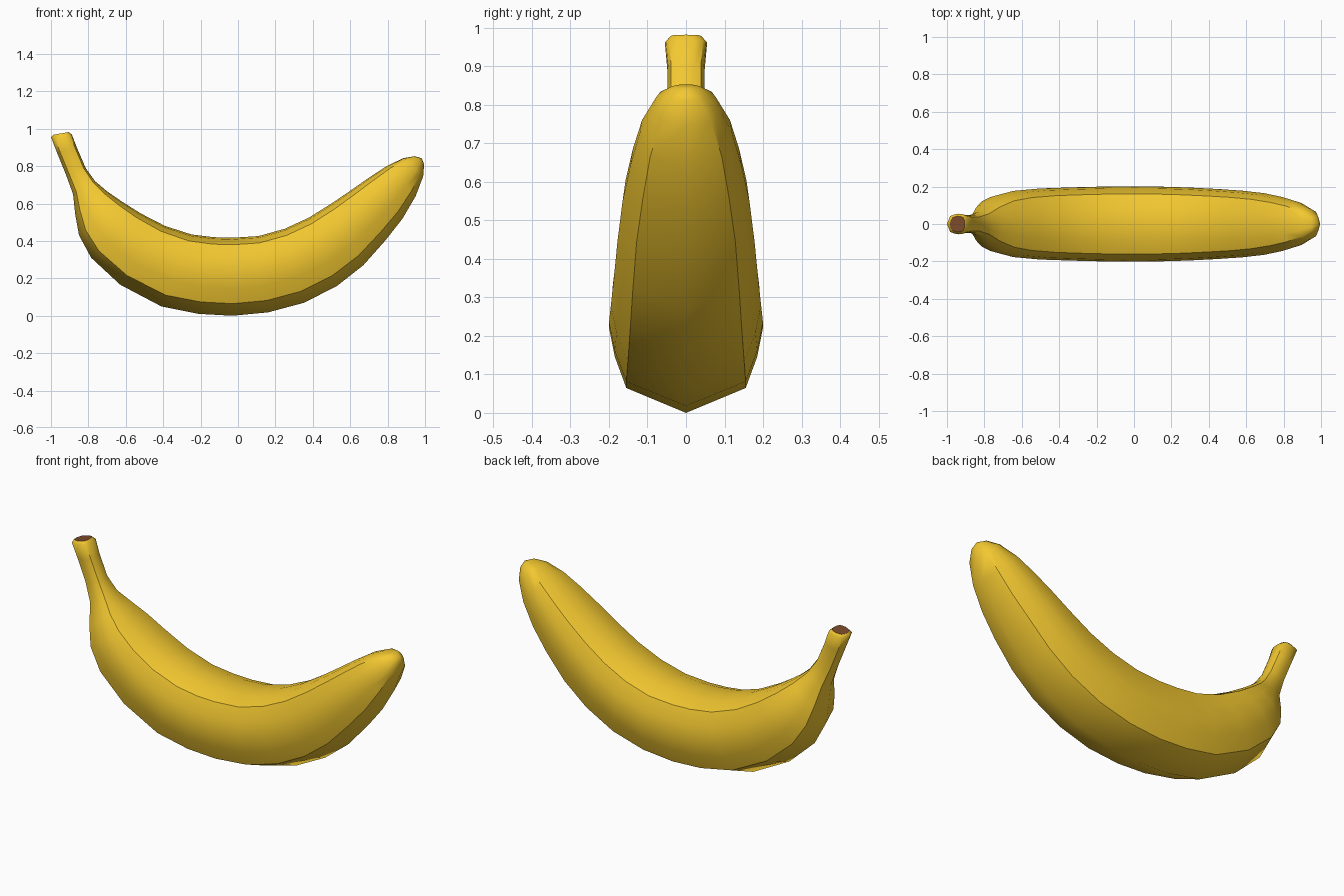
import bpy, bmesh

if "Cube" in bpy.data.objects:
    bpy.data.objects.remove(bpy.data.objects["Cube"])

# Stations along the fruit, stem to tip: outer x, z, inner x, z, half width
STATIONS = [
    (-.985, .968, -.905, .982, .042), (-1.0, .955, -.888, .968, .055),
    (-.967, .87, -.862, .90, .048), (-.92, .755, -.815, .79, .048),
    (-.882, .65, -.765, .72, .068), (-.87, .54, -.70, .665, .115),
    (-.85, .43, -.62, .61, .155), (-.785, .31, -.52, .547, .177),
    (-.63, .166, -.39, .48, .19), (-.41, .05, -.25, .435, .196),
    (-.21, .01, -.13, .42, .2), (-.03, 0, -.03, .417, .2),
    (.16, .018, .11, .426, .2), (.355, .07, .25, .465, .195),
    (.53, .16, .38, .525, .187), (.67, .27, .5, .6, .178),
    (.79, .405, .61, .675, .165), (.88, .52, .71, .745, .145),
    (.95, .64, .80, .803, .12), (.99, .745, .885, .843, .083),
    (.995, .81, .945, .853, .042),
]
# Half of the ridged cross-section: (width fraction, outer-to-inner fraction)
HALF = [(0, 0), (.775, .155), (.925, .35), (1, .53), (.95, .74),
        (.8, .91), (.42, .98), (0, 1)]
SECTION = HALF + [(-w, t) for w, t in HALF[-2:0:-1]]
N = len(SECTION)
RIDGES = (1, 5, N - 5, N - 1)


def material(name, color):
    m = bpy.data.materials.new(name)
    m.diffuse_color = color
    m.use_nodes = True
    m.node_tree.nodes["Principled BSDF"].inputs["Base Color"].default_value = m.diffuse_color
    return m


bm = bmesh.new()

# Peel rings
rings = []
for ox, oz, ix, iz, width in STATIONS:
    rings.append([bm.verts.new((ox + (ix - ox) * t, w * width, oz + (iz - oz) * t))
                  for w, t in SECTION])
for a, b in zip(rings, rings[1:]):
    for j in range(N):
        k = (j + 1) % N
        bm.faces.new((a[j], a[k], b[k], b[j]))

# Rounded tip
pole = bm.verts.new((.982, 0, .842))
for j in range(N):
    bm.faces.new((rings[-1][j], rings[-1][(j + 1) % N], pole))

# Brown cut at the end of the stem
cut = bm.faces.new(rings[0])
bmesh.ops.recalc_face_normals(bm, faces=bm.faces[:])
for f in bm.faces:
    f.smooth = True
cut.material_index = 1
for e in cut.edges:
    e.smooth = False

# Crisp ridges along the peel, fading out before the tip
for a, b in zip(rings[1:-2], rings[2:-1]):
    for j in RIDGES:
        bm.edges.get((a[j], b[j])).smooth = False

mesh = bpy.data.meshes.new("banana")
bm.to_mesh(mesh)
bm.free()
mesh.materials.append(material("yellow_peel", (.9, .58, .03, 1)))
mesh.materials.append(material("brown_cut", (.2, .07, .025, 1)))
banana = bpy.data.objects.new("banana", mesh)
bpy.context.collection.objects.link(banana)
